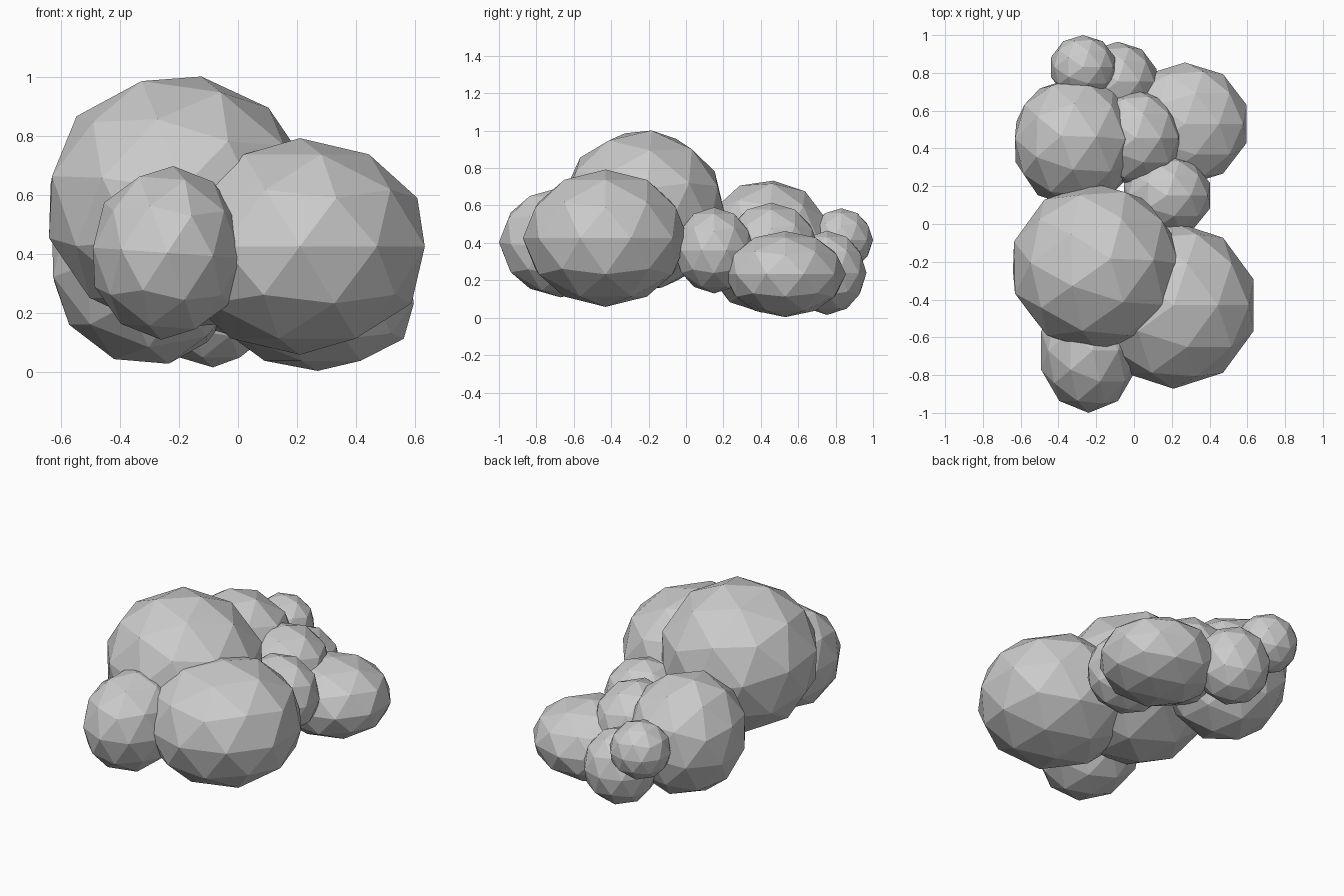
import bpy
from math import radians

# Each puff is a flat-faced low-poly ball: name, centre, radii, tilt (x, y) in degrees
puffs = [
    ("large_front_left_puff",  (-0.20, -0.23, 0.573), (0.462, 0.447, 0.437), (-6, 10)),
    ("large_front_right_puff", (0.21, -0.43, 0.425),  (0.445, 0.442, 0.367), (0, 0)),
    ("small_front_puff",       (-0.24, -0.67, 0.403), (0.265, 0.33, 0.295),  (0, 4)),
    ("back_left_puff",         (-0.31, 0.435, 0.38),  (0.338, 0.35, 0.362),  (-5, -12)),
    ("back_right_puff",        (0.27, 0.53, 0.233),   (0.343, 0.325, 0.23),  (0, 0)),
    ("waist_puff",             (0.175, 0.15, 0.36),   (0.24, 0.215, 0.23),   (0, 0)),
    ("centre_back_puff",       (0.01, 0.455, 0.365),  (0.25, 0.257, 0.25),   (0, 0)),
    ("upper_tail_puff",        (-0.27, 0.83, 0.415),  (0.178, 0.17, 0.17),   (0, 0)),
    ("lower_tail_puff",        (-0.085, 0.755, 0.24), (0.215, 0.21, 0.225),  (0, 0)),
]

for name, centre, radii, tilt in puffs:
    bpy.ops.mesh.primitive_ico_sphere_add(
        subdivisions=2, radius=1, location=centre,
        rotation=(radians(tilt[0]), radians(tilt[1]), 0))
    puff = bpy.context.object
    puff.name = name
    puff.scale = radii
    bpy.ops.object.shade_flat()
